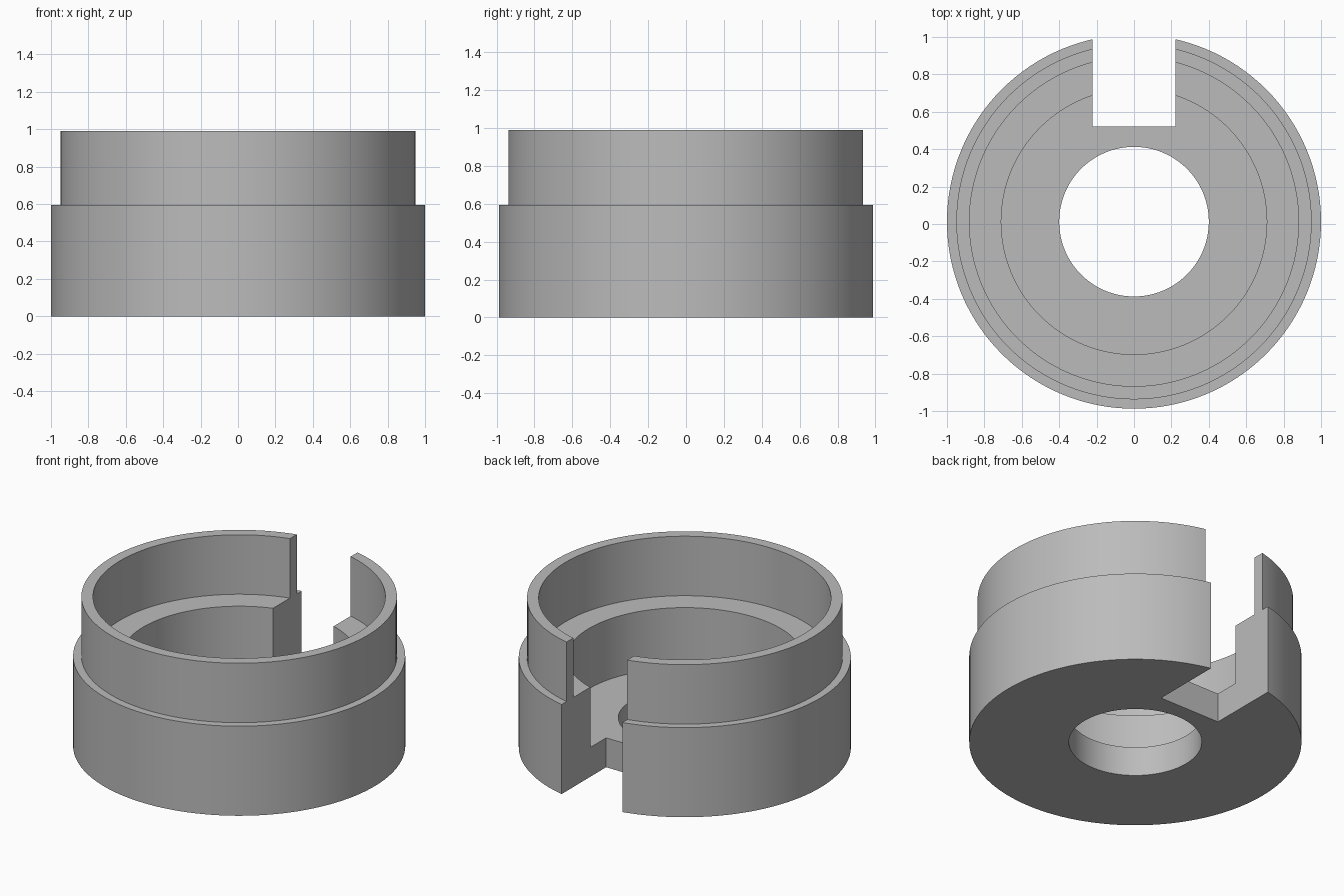
import bpy
import bmesh
import math

cube = bpy.data.objects.get("Cube")
if cube:
    bpy.data.objects.remove(cube, do_unlink=True)

CENTRE_Y = 0.0125
SEGMENTS = 128
HEIGHT, STEP, FLOOR = 0.99, 0.595, 0.195

grey = bpy.data.materials.new("plain grey")
grey.use_nodes = True
colour = (0.5, 0.5, 0.5, 1)
grey.diffuse_color = colour
grey.node_tree.nodes["Principled BSDF"].inputs["Base Color"].default_value = colour


def add_object(name, bm):
    bmesh.ops.recalc_face_normals(bm, faces=bm.faces)
    mesh = bpy.data.meshes.new(name)
    bm.to_mesh(mesh)
    bm.free()
    obj = bpy.data.objects.new(name, mesh)
    bpy.context.collection.objects.link(obj)
    mesh.materials.append(grey)
    return obj


# Stepped cup with a floor hole: closed (radius, height) section turned about z
section = [(0.4, 0), (1, 0), (1, STEP), (0.95, STEP), (0.95, HEIGHT), (0.88, HEIGHT),
           (0.88, STEP), (0.71, STEP), (0.71, FLOOR), (0.4, FLOOR)]
bm = bmesh.new()
verts = [bm.verts.new((r, 0, z)) for r, z in section]
edges = [bm.edges.new((a, b)) for a, b in zip(verts, verts[1:] + verts[:1])]
bmesh.ops.spin(bm, geom=verts + edges, cent=(0, 0, 0), axis=(0, 0, 1),
               angle=math.tau, steps=SEGMENTS, use_merge=True)
bmesh.ops.remove_doubles(bm, verts=bm.verts, dist=1e-5)
cup = add_object("slotted_cup", bm)
cup.location.y = CENTRE_Y

# Slot through the back wall and part of the floor
bm = bmesh.new()
bmesh.ops.create_cube(bm, size=1)
bmesh.ops.scale(bm, verts=bm.verts, vec=(0.446, 1, 2))
slot = add_object("slot_cutter", bm)
slot.location = (0, 0.52 + 0.5, 0.5)

bpy.context.view_layer.update()
cut = cup.modifiers.new("slot", 'BOOLEAN')
cut.operation = 'DIFFERENCE'
cut.solver = 'EXACT'
cut.object = slot
bpy.context.view_layer.objects.active = cup
bpy.ops.object.select_all(action='DESELECT')
cup.select_set(True)
bpy.ops.object.modifier_apply(modifier=cut.name)
bpy.data.objects.remove(slot, do_unlink=True)

bpy.ops.object.shade_smooth_by_angle(angle=math.radians(30))
